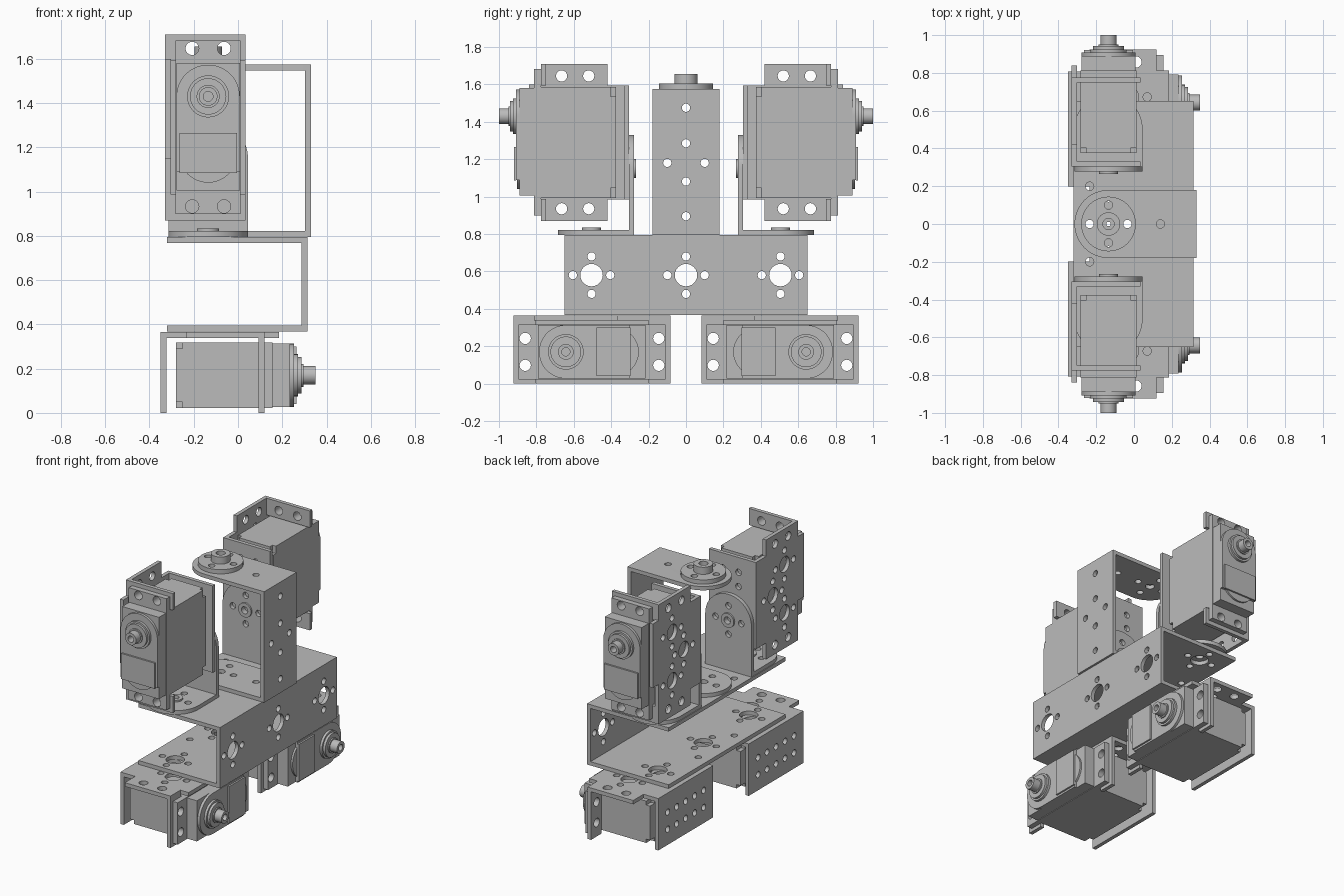
import bpy, bmesh
from math import cos, sin, pi, radians
from mathutils import Matrix, Vector

cube = bpy.data.objects.get("Cube")
if cube:
    bpy.data.objects.remove(cube)

metal = bpy.data.materials.new("grey metal")
metal.use_nodes = True
grey = (0.5, 0.5, 0.5, 1)
metal.diffuse_color = grey
for node in metal.node_tree.nodes:
    if node.type == 'BSDF_PRINCIPLED':
        node.inputs["Base Color"].default_value = grey

X, Y, Z = Vector((1, 0, 0)), Vector((0, 1, 0)), Vector((0, 0, 1))
T = 0.027          # sheet thickness
AXIS = -0.135      # shared x of the joint axes
SMALL = 0.022      # screw hole radius


def frame(origin, a, b, c):
    """Matrix placing local axes on the directions a, b, c."""
    m = Matrix((a, b, c)).transposed().to_4x4()
    m.translation = origin
    return m


def arc(u, v, r, start=0, end=360, n=32):
    full = end - start == 360
    steps = n if full else n + 1
    angles = [radians(start + (end - start) * i / n) for i in range(steps)]
    return [(u + r * cos(t), v + r * sin(t)) for t in angles]


def rect(u0, u1, v0, v1):
    return [(u0, v0), (u1, v0), (u1, v1), (u0, v1)]


def tongue(reach, r=0.18):
    """Strip with one round end, centred on the round end."""
    return [(reach, -r), (reach, r)] + arc(0, 0, r, 90, 270)


def cross(u, v, big, d=0.1):
    """Centre hole with four screw holes around it."""
    return [(u, v, big)] + [(u + a * d, v + b * d, SMALL)
                            for a, b in ((1, 0), (-1, 0), (0, 1), (0, -1))]


def plate(name, outline, thick, matrix, holes=()):
    """Flat sheet cut from an outline with round holes."""
    curve = bpy.data.curves.new(name, 'CURVE')
    curve.dimensions = '2D'
    curve.fill_mode = 'BOTH'
    curve.extrude = thick / 2
    for loop in [outline] + [arc(u, v, r, n=24) for u, v, r in holes]:
        spline = curve.splines.new('POLY')
        spline.points.add(len(loop) - 1)
        for point, (u, v) in zip(spline.points, loop):
            point.co = (u, v, 0, 1)
        spline.use_cyclic_u = True
    temp = bpy.data.objects.new(name, curve)
    mesh = bpy.data.meshes.new_from_object(temp)
    bpy.data.objects.remove(temp)
    bpy.data.curves.remove(curve)
    mesh.transform(matrix @ Matrix.Translation((0, 0, thick / 2)))
    bm = bmesh.new()
    bm.from_mesh(mesh)
    bmesh.ops.remove_doubles(bm, verts=bm.verts, dist=1e-5)
    bmesh.ops.recalc_face_normals(bm, faces=bm.faces)
    bm.to_mesh(mesh)
    bm.free()
    mesh.shade_smooth()
    mesh.set_sharp_from_angle(angle=radians(30))
    mesh.materials.clear()
    mesh.materials.append(metal)
    obj = bpy.data.objects.new(name, mesh)
    bpy.context.collection.objects.link(obj)
    return obj


# Long channel: two shelves and a web
shelf_holes = [(AXIS - 0.1, s * 0.2, SMALL) for s in (-1, 1)]
web_holes = []
for y in (-0.505, 0, 0.505):
    shelf_holes += cross(AXIS, y, 0.06)
    web_holes += cross(y, 0.58, 0.06)
for name, z in (("channel_bottom", 0.367), ("channel_top", 0.768)):
    plate(name, rect(-0.32, 0.315, -0.65, 0.65), T, frame((0, 0, z), X, Y, Z), shelf_holes)
plate("channel_web", rect(-0.65, 0.65, 0.367, 0.795), T,
      frame((0.315 - T, 0, 0), Y, Z, X), web_holes)

# Central bracket with the horn on top
column_holes = [(0, z, SMALL) for z in (0.895, 1.08, 1.285, 1.475)]
column_holes += [(s * 0.1, 1.18, SMALL) for s in (-1, 1)]
plate("column_web", rect(-0.18, 0.18, 0.795, 1.575), T,
      frame((0.33 - T, 0, 0), Y, Z, X), column_holes)
for name, z in (("column_foot", 0.795), ("column_top", 1.575 - T)):
    plate(name, tongue(0.33 - AXIS), T, frame((AXIS, 0, z), X, Y, Z),
          cross(0, 0, 0.03) + [(0.275, 0, SMALL)])
plate("horn_disc", arc(0, 0, 0.145), 0.03, frame((AXIS, 0, 1.575), X, Y, Z),
      cross(0, 0, 0.03))
plate("horn_hub", arc(0, 0, 0.062), 0.05, frame((AXIS, 0, 1.605), X, Y, Z),
      [(0, 0, 0.03)])
plate("horn_screw", arc(0, 0, 0.03), 0.05, frame((AXIS, 0, 1.575), X, Y, Z),
      [(0, 0, 0.012)])

# Angle brackets carrying the upper motors
for s, side in ((-1, "front"), (1, "rear")):
    plate(side + "_angle_foot", tongue(0.227), T,
          frame((AXIS, s * 0.505, 0.795), -s * Y, X, Z), cross(0, 0, 0.025))
    plate(side + "_angle_upright", tongue(0.355), T,
          frame((AXIS, s * 0.278, 1.15), -Z, X, s * Y), cross(0, 0, 0.025))
    plate(side + "_foot_ring", arc(0, 0, 0.05), 0.012,
          frame((AXIS, s * 0.505, 0.795 + T), X, Y, Z), [(0, 0, 0.025)])
    plate(side + "_upright_ring", arc(0, 0, 0.05), 0.012,
          frame((AXIS, s * 0.278, 1.15), X, Z, -s * Y), [(0, 0, 0.025)])


def motor_unit(name, m):
    """Motor in its bracket: local x along the case, z along the shaft."""
    def layer(part, outline, w0, w1, holes=()):
        plate(name + "_" + part, outline, w1 - w0, m @ Matrix.Translation((0, 0, w0)), holes)

    # Bracket side with its tab and hole groups
    side = [(-0.305, 0), (0.305, 0), (0.305, 0.115), (0.42, 0.115), (0.42, 0.47),
            (0.31, 0.47), (0.31, 0.535), (-0.14, 0.535), (-0.14, 0.47),
            (-0.42, 0.47), (-0.42, 0.115), (-0.305, 0.115)]
    holes = cross(0, 0.19, 0.055)
    for s in (-1, 1):
        holes += cross(s * 0.17, 0.32, 0.055)
        holes += [(s * 0.355, w, 0.03) for w in (0.215, 0.36)]
    plate(name + "_bracket_side", side, T, m @ frame((0, -0.195, 0), X, Z, Y), holes)

    # Bracket back and ears
    layer("bracket_back", rect(-0.305, 0.305, -0.195, 0.17), 0, T,
          [(i * 0.1, v, SMALL) for i in range(-2, 3) for v in (-0.06, 0.06)])
    for s, end in ((-1, "lower"), (1, "upper")):
        screws = [(s * 0.357, v, 0.03) for v in (-0.072, 0.072)]
        layer(end + "_ear", rect(s * 0.303, s * 0.42, -0.195, 0.17), 0.47 - T, 0.47, screws)
        layer(end + "_lug", rect(s * 0.28, s * 0.392, -0.147, 0.147), 0.47, 0.507, screws)

    # Case, with notched corners on the rear cover
    a, b, c, d = 0.297, 0.147, 0.245, 0.12
    cover = [(-c, -b), (c, -b), (c, -d), (a, -d), (a, d), (c, d),
             (c, b), (-c, b), (-c, d), (-a, d), (-a, -d), (-c, -d)]
    layer("rear_cover", cover, 0.07, 0.1)
    layer("case", rect(-a, a, -b, b), 0.1, 0.507)
    layer("gear_case", rect(-0.285, 0.29, -0.143, 0.143), 0.507, 0.585)
    cap = [(-0.2, 0.143), (-0.2, -0.143)] + arc(0.14, 0, 0.143, -90, 90)
    layer("gear_cap", cap, 0.585, 0.603)
    layer("cap_lobe", arc(-0.12, 0, 0.13), 0.585, 0.598)
    layer("cap_panel", rect(-0.205, -0.025, -0.13, 0.13), 0.603, 0.615)

    # Output shaft
    layer("shaft_collar", arc(0.14, 0, 0.095), 0.603, 0.62)
    layer("shaft_step", arc(0.14, 0, 0.082), 0.62, 0.637)
    layer("shaft_ring", arc(0.14, 0, 0.052), 0.637, 0.645)
    layer("shaft", arc(0.14, 0, 0.042), 0.645, 0.695 if "upper" in name else 0.7,
          [(0.14, 0, 0.022)])


for s, side in ((-1, "front"), (1, "rear")):
    motor_unit(side + "_upper", frame((AXIS, s * 0.305, 1.29), Z, X, s * Y))
    motor_unit(side + "_base", frame((-0.35, s * 0.5025, 0.17), s * Y, -Z, X))
